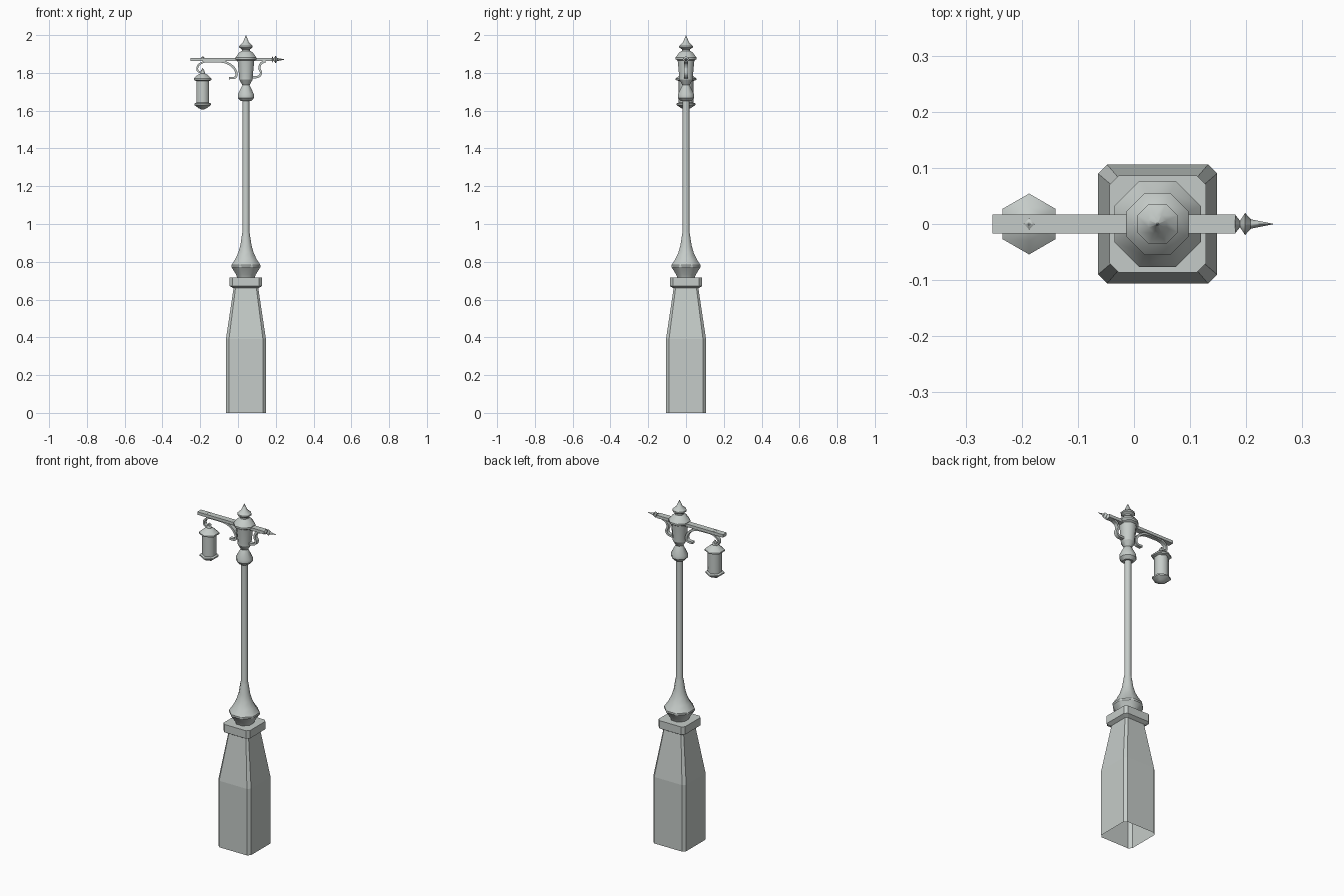
import bpy
import bmesh
import math
from mathutils import Matrix, Vector

cube = bpy.data.objects.get("Cube")
if cube:
    bpy.data.objects.remove(cube, do_unlink=True)

POST_X = 0.042
LAMP_X = -0.187

iron = bpy.data.materials.new("pale grey iron")
iron.use_nodes = True
colour = (0.56, 0.60, 0.58, 1)
iron.diffuse_color = colour
iron.node_tree.nodes["Principled BSDF"].inputs["Base Color"].default_value = colour


def finish(bm, name, matrix=Matrix()):
    bmesh.ops.remove_doubles(bm, verts=bm.verts, dist=0.0001)
    bmesh.ops.recalc_face_normals(bm, faces=bm.faces)
    mesh = bpy.data.meshes.new(name)
    bm.to_mesh(mesh)
    bm.free()
    mesh.materials.append(iron)
    obj = bpy.data.objects.new(name, mesh)
    obj.matrix_world = matrix
    bpy.context.collection.objects.link(obj)
    return obj


def stack(name, outlines, matrix, smooth=False, caps=(True, True)):
    """Skin a list of rings, each a list of points, from bottom to top."""
    bm = bmesh.new()
    rings = [[bm.verts.new(p) for p in ring] for ring in outlines]
    n = len(rings[0])
    for low, high in zip(rings, rings[1:]):
        for i in range(n):
            j = (i + 1) % n
            bm.faces.new((low[i], low[j], high[j], high[i]))
    for ring, cap in zip((rings[0], rings[-1]), caps):
        if cap:
            bm.faces.new(ring)
    bmesh.ops.remove_doubles(bm, verts=bm.verts, dist=0.0001)
    bmesh.ops.dissolve_degenerate(bm, edges=bm.edges, dist=0.0001)
    bmesh.ops.recalc_face_normals(bm, faces=bm.faces)
    if smooth:
        # Round off the sides but keep the strong steps of the profile crisp
        for f in bm.faces:
            f.smooth = True
        for e in bm.edges:
            level = abs(e.verts[0].co.z - e.verts[1].co.z) < 1e-5
            if level and e.calc_face_angle(0) > 0.5:
                e.smooth = False
    return finish(bm, name, matrix)


def turned(name, profile, sides, matrix, start=0.5):
    """Turn (flat radius, height) pairs into a many-sided spindle."""
    grow = 1 / math.cos(math.pi / sides)
    rings = []
    for r, z in profile:
        r = max(r, 0.0003) * grow
        angles = [(i + start) * math.tau / sides for i in range(sides)]
        rings.append([(r * math.cos(a), r * math.sin(a), z) for a in angles])
    return stack(name, rings, matrix, smooth=True)


def chamfered_square(half, cut, z):
    k = half - cut
    corner = [(half, -k), (half, k)]
    points = []
    for turn in range(4):
        for x, y in corner:
            v = Matrix.Rotation(turn * math.pi / 2, 2) @ Vector((x, y))
            points.append((v.x, v.y, z))
    return points


def box(name, low, high):
    bm = bmesh.new()
    bmesh.ops.create_cube(bm, size=1)
    for v in bm.verts:
        v.co = [a + (c + 0.5) * (b - a) for a, b, c in zip(low, high, v.co)]
    return finish(bm, name)


def strap(name, path, half_width=0.011, thick=0.006, steps=4):
    """Sweep a flat iron strap along a smooth path of (x, z) points."""
    pts = [Vector(p) for p in path]
    ends = [2 * pts[0] - pts[1]] + pts + [2 * pts[-1] - pts[-2]]
    line = []
    for a, b, c, d in zip(ends, ends[1:], ends[2:], ends[3:]):
        for s in range(steps):
            t = s / steps
            line.append(0.5 * (2 * b + (c - a) * t
                               + (2 * a - 5 * b + 4 * c - d) * t * t
                               + (3 * b - a - 3 * c + d) * t ** 3))
    line.append(pts[-1])
    rings = []
    for i, p in enumerate(line):
        along = (line[min(i + 1, len(line) - 1)] - line[max(i - 1, 0)]).normalized()
        side = Vector((-along.y, along.x)) * thick
        a, b = p + side, p - side
        rings.append([(a.x, -half_width, a.y), (a.x, half_width, a.y),
                      (b.x, half_width, b.y), (b.x, -half_width, b.y)])
    return stack(name, rings, Matrix())


post = Matrix.Translation((POST_X, 0, 0))
lamp = Matrix.Translation((LAMP_X, 0, 0))

# Tapered pedestal, open underneath, and its square collar
stack("pedestal", [chamfered_square(h, c, z) for h, c, z in
      ((0.106, 0.016, 0), (0.106, 0.016, 0.39), (0.064, 0.010, 0.67))],
      post, caps=(False, True))
stack("pedestal_collar", [chamfered_square(h, c, z) for h, c, z in
      ((0.066, 0.011, 0.66), (0.086, 0.016, 0.672), (0.086, 0.016, 0.718))], post)

# Flared foot and long shaft
turned("column", [(0.046, 0.715), (0.052, 0.732), (0.077, 0.772), (0.077, 0.782),
                  (0.056, 0.815), (0.040, 0.85), (0.029, 0.89), (0.021, 0.945),
                  (0.018, 0.96), (0.018, 1.66)], 8, post)

# Moulded head with its pointed top
turned("column_head", [(0.028, 1.65), (0.043, 1.668), (0.043, 1.686), (0.019, 1.735),
                       (0.036, 1.765), (0.036, 1.78), (0.044, 1.865),
                       (0.055, 1.872), (0.055, 1.882), (0.036, 1.908),
                       (0.022, 1.917), (0.022, 1.925), (0.036, 1.935),
                       (0.036, 1.943), (0.016, 1.962), (0, 2.0)], 8, post)

# Cross arm and its spear tip
box("cross_arm", (-0.252, -0.017, 1.862), (0.181, 0.017, 1.879))
spear = Matrix.Translation((0.18, 0, 1.871)) @ Matrix.Rotation(math.pi / 2, 4, "Y")
turned("spear_tip", [(0.012, 0), (0.004, 0.009), (0.014, 0.018),
                     (0.006, 0.028), (0, 0.068)], 4, spear, start=0)

# Scrolled brackets under the arm
strap("long_bracket", [(-0.145, 1.862), (-0.075, 1.858), (-0.03, 1.835),
                       (-0.008, 1.80), (-0.015, 1.776), (-0.048, 1.772)])
strap("short_bracket", [(0.145, 1.862), (0.122, 1.85), (0.113, 1.825),
                        (0.122, 1.80), (0.108, 1.78), (0.07, 1.776)])
strap("lamp_hook", [(-0.135, 1.862), (-0.18, 1.858), (-0.21, 1.84),
                    (-0.215, 1.815), (-0.198, 1.803), (-0.182, 1.815)], thick=0.005)

# Hanging lantern and the stud above it
turned("lantern", [(0.008, 1.607), (0.022, 1.613), (0.044, 1.63), (0.044, 1.638),
                   (0.034, 1.642), (0.034, 1.757), (0.047, 1.762), (0.047, 1.77),
                   (0.026, 1.79), (0.012, 1.797), (0.010, 1.81), (0, 1.826)],
       6, lamp, start=0.5)
turned("arm_stud", [(0.007, 1.877), (0.007, 1.881), (0, 1.888)], 4, lamp, start=0)
